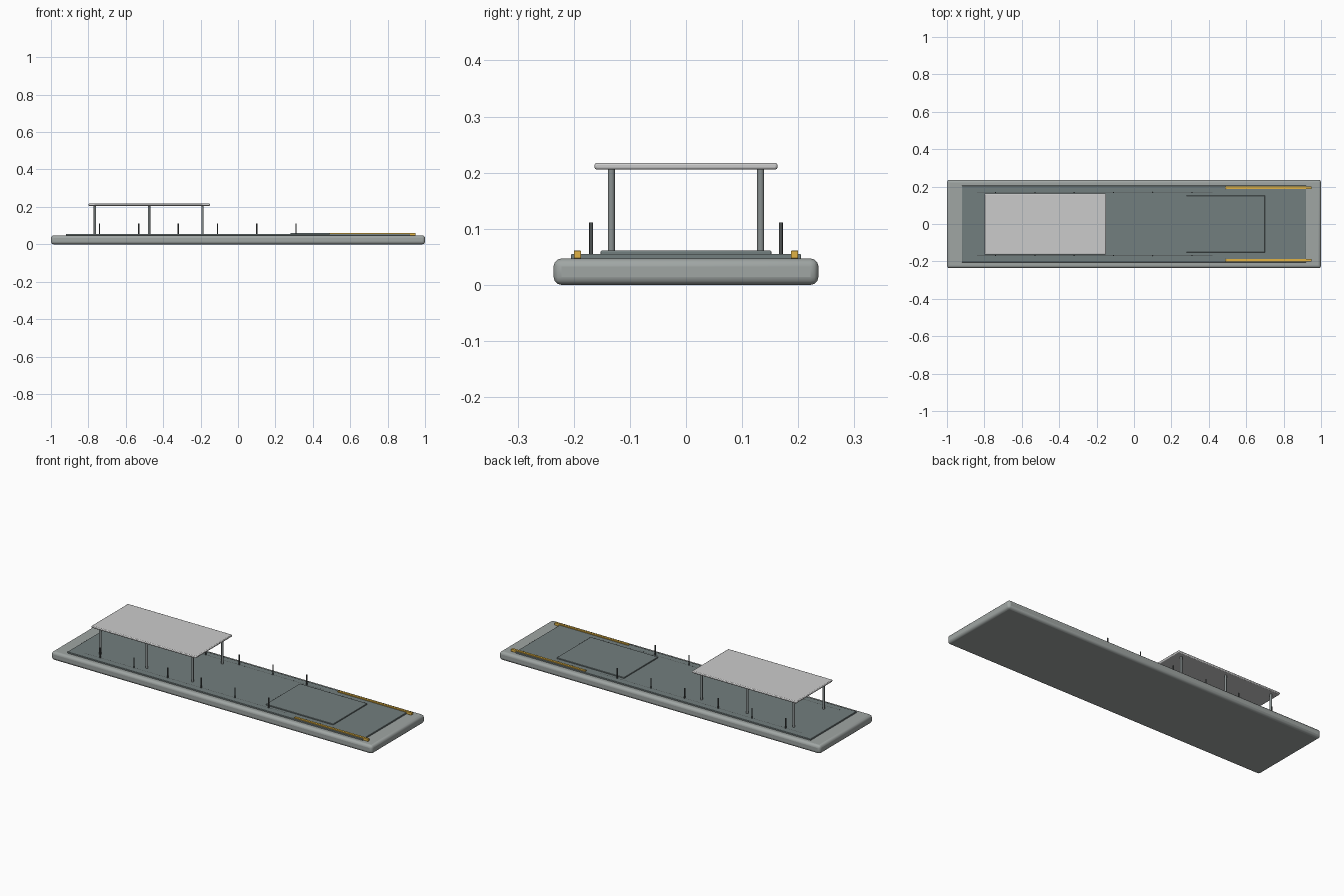
import bpy
import math

if "Cube" in bpy.data.objects:
    bpy.data.objects.remove(bpy.data.objects["Cube"])


def material(name, rgb):
    m = bpy.data.materials.new(name)
    m.diffuse_color = (*rgb, 1)
    m.use_nodes = True
    m.node_tree.nodes["Principled BSDF"].inputs["Base Color"].default_value = m.diffuse_color
    return m


HULL = material("hull_grey", (0.35, 0.38, 0.37))
DECK = material("deck_slate", (0.17, 0.21, 0.21))
ROOF = material("roof_light", (0.62, 0.64, 0.61))
STEEL = material("steel", (0.25, 0.28, 0.28))
DARK = material("dark_metal", (0.08, 0.09, 0.09))
YELLOW = material("yellow", (0.75, 0.45, 0.06))


def box(name, x, y, z, mat, bevel=0.0, segments=2):
    """Box from (min, max) ranges with an optional rounded edge."""
    bpy.ops.mesh.primitive_cube_add(size=1, location=[sum(r) / 2 for r in (x, y, z)])
    o = bpy.context.object
    o.name = name
    o.scale = [r[1] - r[0] for r in (x, y, z)]
    bpy.ops.object.transform_apply(location=False, rotation=False, scale=True)
    if bevel:
        b = o.modifiers.new("edge", 'BEVEL')
        b.width, b.segments = bevel, segments
        bpy.ops.object.shade_smooth_by_angle(angle=math.radians(35))
    o.data.materials.append(mat)
    return o


def rod(name, radius, length, centre, mat, along_x=False):
    bpy.ops.mesh.primitive_cylinder_add(
        vertices=12, radius=radius, depth=length, location=centre,
        rotation=(0, math.pi / 2 if along_x else 0, 0))
    o = bpy.context.object
    o.name = name
    bpy.ops.object.shade_smooth_by_angle(angle=math.radians(40))
    o.data.materials.append(mat)
    return o


# Floating hull, deck plate and raised hatch panel
box("hull", (-1, 1), (-0.236, 0.236), (0, 0.047), HULL, 0.014, 3)
box("deck", (-0.92, 0.92), (-0.205, 0.205), (0.045, 0.055), DECK, 0.002)
box("hatch_panel", (0.28, 0.70), (-0.152, 0.152), (0.053, 0.061), DECK, 0.002)

# Canopy roof
box("canopy_roof", (-0.80, -0.15), (-0.163, 0.163), (0.2055, 0.2175), ROOF, 0.004)

for side, s in (("left", 1), ("right", -1)):
    # Canopy posts
    for i, x in enumerate((-0.765, -0.475, -0.19)):
        rod(f"canopy_post_{side}_{i}", 0.0063, 0.154, (x, s * 0.133, 0.130), STEEL)
    # Short stanchions along the deck edge
    for i in range(6):
        rod(f"stanchion_{side}_{i}", 0.0035, 0.059,
            (-0.74 + 0.21 * i, s * 0.169, 0.0815), DARK)
    # Low rod set into the deck at the stanchion feet
    rod(f"foot_rail_{side}", 0.003, 1.26, (-0.21, s * 0.169, 0.0525), DARK, True)
    # Yellow guide strips
    box(f"guide_strip_{side}", (0.49, 0.95),
        tuple(sorted((s * 0.187, s * 0.200))), (0.047, 0.061), YELLOW, 0.001)
